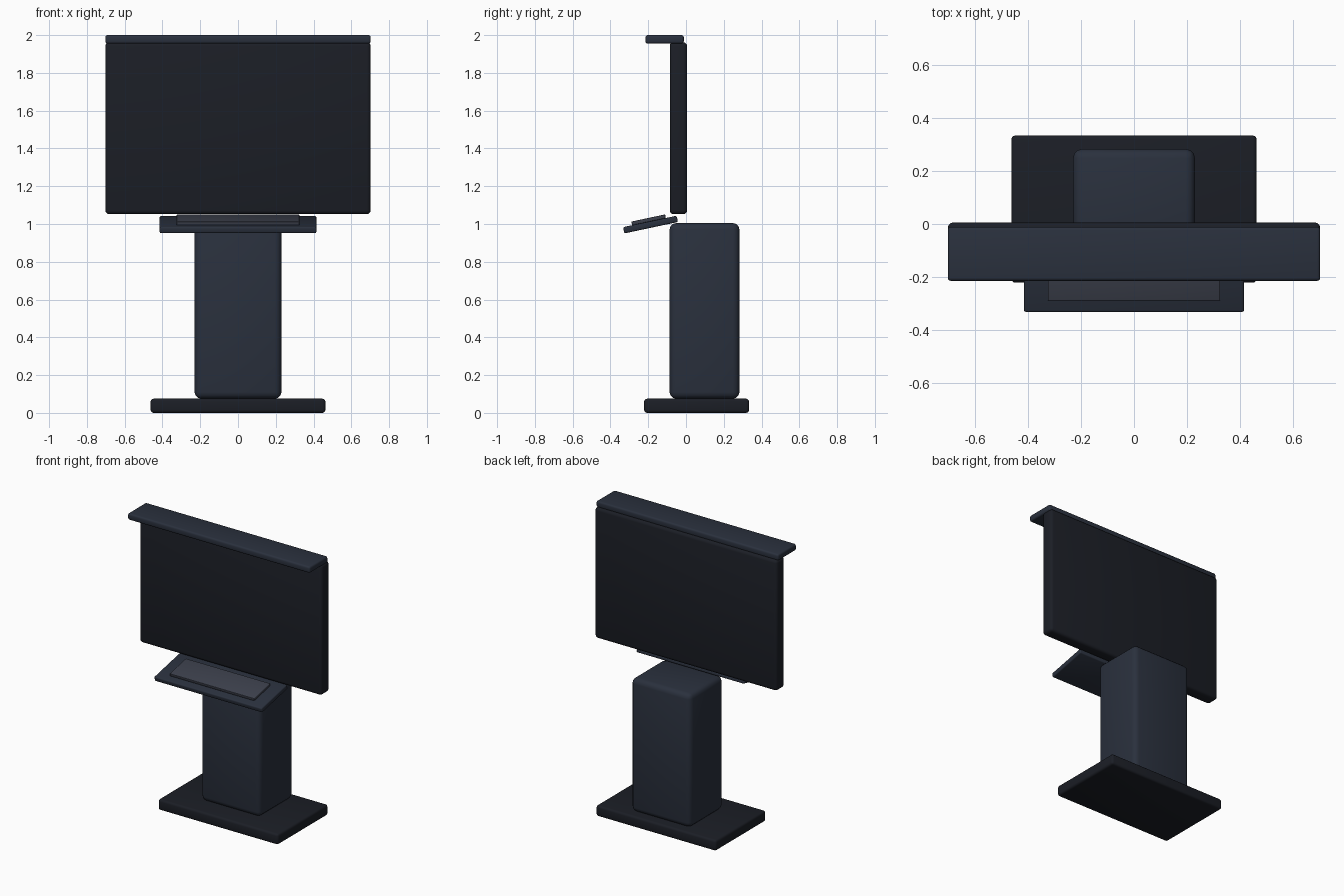
import bpy, math

if "Cube" in bpy.data.objects:
    bpy.data.objects.remove(bpy.data.objects["Cube"])

def material(name, rgb):
    m = bpy.data.materials.new(name)
    m.diffuse_color = (*rgb, 1)
    m.use_nodes = True
    m.node_tree.nodes["Principled BSDF"].inputs["Base Color"].default_value = m.diffuse_color
    return m

DARK = material("dark_casing", (0.011, 0.013, 0.019))
SLATE = material("slate_casing", (0.023, 0.030, 0.047))
GREY = material("grey_pad", (0.045, 0.051, 0.072))

def box(name, size, centre, bevel, mat, tilt=0.0):
    """Rounded box, optionally tilted about x."""
    bpy.ops.mesh.primitive_cube_add(size=1, location=centre,
                                    rotation=(math.radians(tilt), 0, 0))
    ob = bpy.context.object
    ob.name = name
    ob.scale = size
    bpy.ops.object.transform_apply(location=False, rotation=False, scale=True)
    mod = ob.modifiers.new("rounding", 'BEVEL')
    mod.width = bevel
    mod.segments = 3
    bpy.ops.object.modifier_apply(modifier=mod.name)
    bpy.ops.object.shade_smooth_by_angle(angle=math.radians(35))
    ob.data.materials.append(mat)
    return ob

# Foot plate and pillar
box("base_plate", (0.925, 0.555, 0.075), (0, 0.056, 0.0375), 0.015, DARK)
box("pillar", (0.46, 0.37, 0.93), (0, 0.098, 0.54), 0.035, SLATE)

# Screen panel with overhanging hood
box("screen", (1.405, 0.092, 0.91), (0, -0.04, 1.507), 0.02, DARK)
box("hood", (1.405, 0.203, 0.045), (0, -0.113, 1.9775), 0.012, SLATE)

# Tilted control shelf with a raised pad
box("control_shelf", (0.83, 0.29, 0.034), (0, -0.188, 0.997), 0.008, SLATE, 12)
box("control_pad", (0.65, 0.183, 0.02), (0, -0.198, 1.022), 0.004, GREY, 12)
